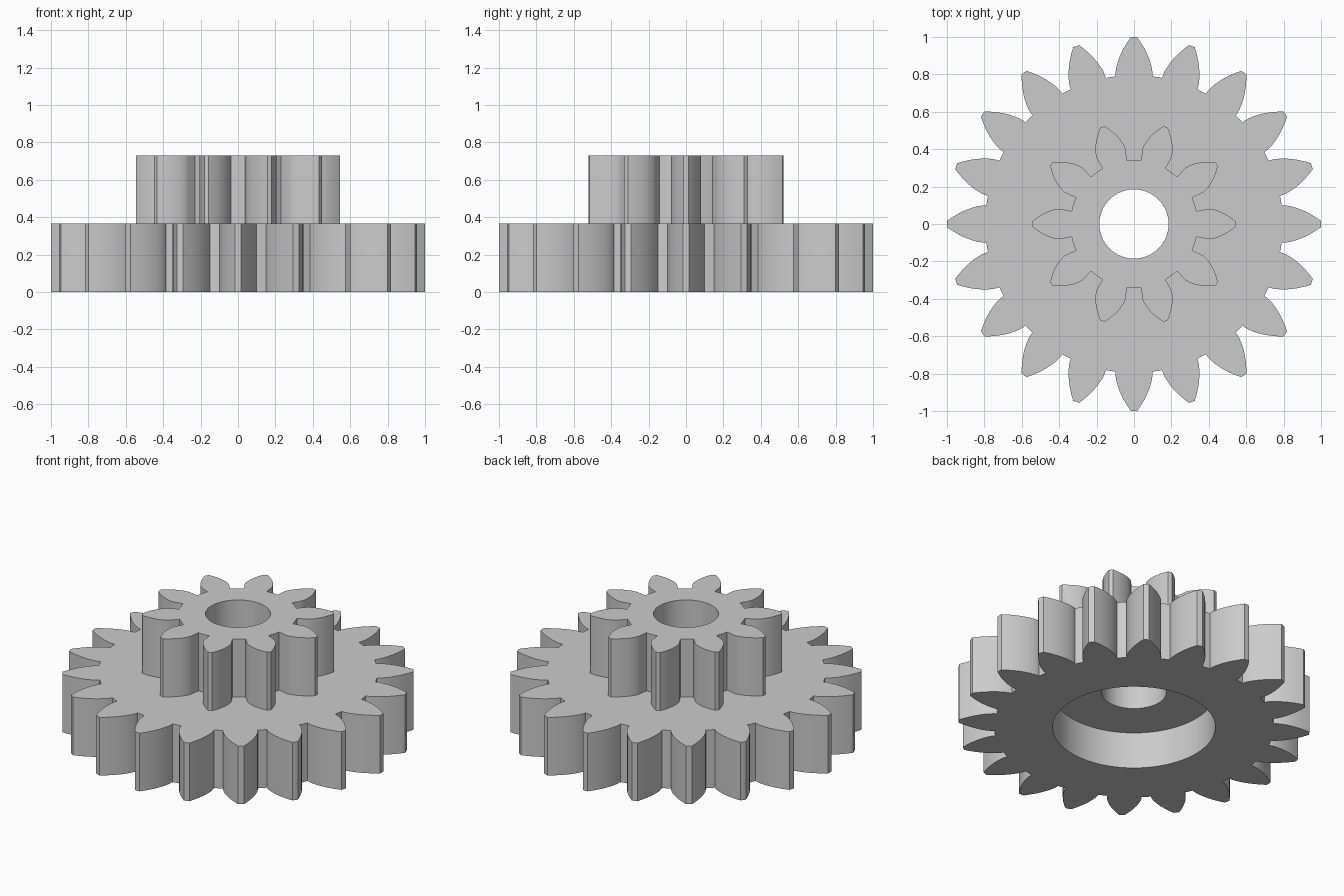
import bpy
import bmesh
from math import acos, cos, pi, radians, sin, sqrt, tan

cube = bpy.data.objects.get("Cube")
if cube:
    bpy.data.objects.remove(cube, do_unlink=True)

MODULE = 1 / 11                  # both gears share one tooth size
PRESSURE = radians(28.4)
HOLE_R, RECESS_R = 0.185, 0.463
STEP_Z, TOP_Z, RECESS_Z = 0.365, 0.73, 0.23


def gear_outline(teeth, flank_steps=10):
    """Involute gear outline, first tooth centred on +x."""
    pitch = MODULE * teeth / 2
    tip, root = pitch + MODULE, pitch - 1.25 * MODULE
    base = pitch * cos(PRESSURE)
    base_half = pi / (2 * teeth) + tan(PRESSURE) - PRESSURE
    # Lower half of one tooth as (radius, angle from the tooth centre)
    half = [(root, base_half)]
    for i in range(flank_steps + 1):
        r = base + (tip - base) * (i / flank_steps) ** 1.5
        a = acos(min(1, base / r))
        half.append((r, base_half - (tan(a) - a)))
    tooth = [(r, -a) for r, a in half] + [(tip, 0)] + half[::-1]
    tooth.append((root, pi / teeth))          # middle of the gap
    return [(r * cos(a + 2 * pi * k / teeth), r * sin(a + 2 * pi * k / teeth))
            for k in range(teeth) for r, a in tooth]


def circle(radius, sides=96):
    return [(radius * cos(2 * pi * i / sides), radius * sin(2 * pi * i / sides))
            for i in range(sides)]


def add_loop(bm, outline, z):
    verts = [bm.verts.new((x, y, z)) for x, y in outline]
    edges = [bm.edges.new((v, verts[(i + 1) % len(verts)])) for i, v in enumerate(verts)]
    return verts, edges


wheel, pinion = gear_outline(20), gear_outline(10)
hole, recess = circle(HOLE_R), circle(RECESS_R)

# Closed chain of loops: outside of the wheel, up the pinion, down the bore, out of the recess
bm = bmesh.new()
loops = [add_loop(bm, outline, z) for outline, z in (
    (wheel, 0), (wheel, STEP_Z), (pinion, STEP_Z), (pinion, TOP_Z),
    (hole, TOP_Z), (hole, RECESS_Z), (recess, RECESS_Z), (recess, 0))]

for i, (verts, edges) in enumerate(loops):
    next_verts, next_edges = loops[(i + 1) % len(loops)]
    if i % 2 == 0:                            # upright wall
        n = len(verts)
        for j in range(n):
            k = (j + 1) % n
            bm.faces.new((verts[j], verts[k], next_verts[k], next_verts[j]))
    else:                                     # flat ring
        bmesh.ops.triangle_fill(bm, use_beauty=True, use_dissolve=False,
                                edges=edges + next_edges, normal=(0, 0, 1))
bmesh.ops.recalc_face_normals(bm, faces=bm.faces[:])

mesh = bpy.data.meshes.new("stepped_gear")
bm.to_mesh(mesh)
bm.free()
gear = bpy.data.objects.new("stepped_gear", mesh)
bpy.context.collection.objects.link(gear)

# Plain grey
grey = bpy.data.materials.new("grey")
grey.use_nodes = True
colour = (0.6, 0.6, 0.6, 1)
grey.diffuse_color = colour
grey.node_tree.nodes["Principled BSDF"].inputs["Base Color"].default_value = colour
mesh.materials.append(grey)

# Smooth flanks and bore, sharp rims
bpy.ops.object.select_all(action="DESELECT")
gear.select_set(True)
bpy.context.view_layer.objects.active = gear
bpy.ops.object.shade_smooth_by_angle(angle=radians(30))
